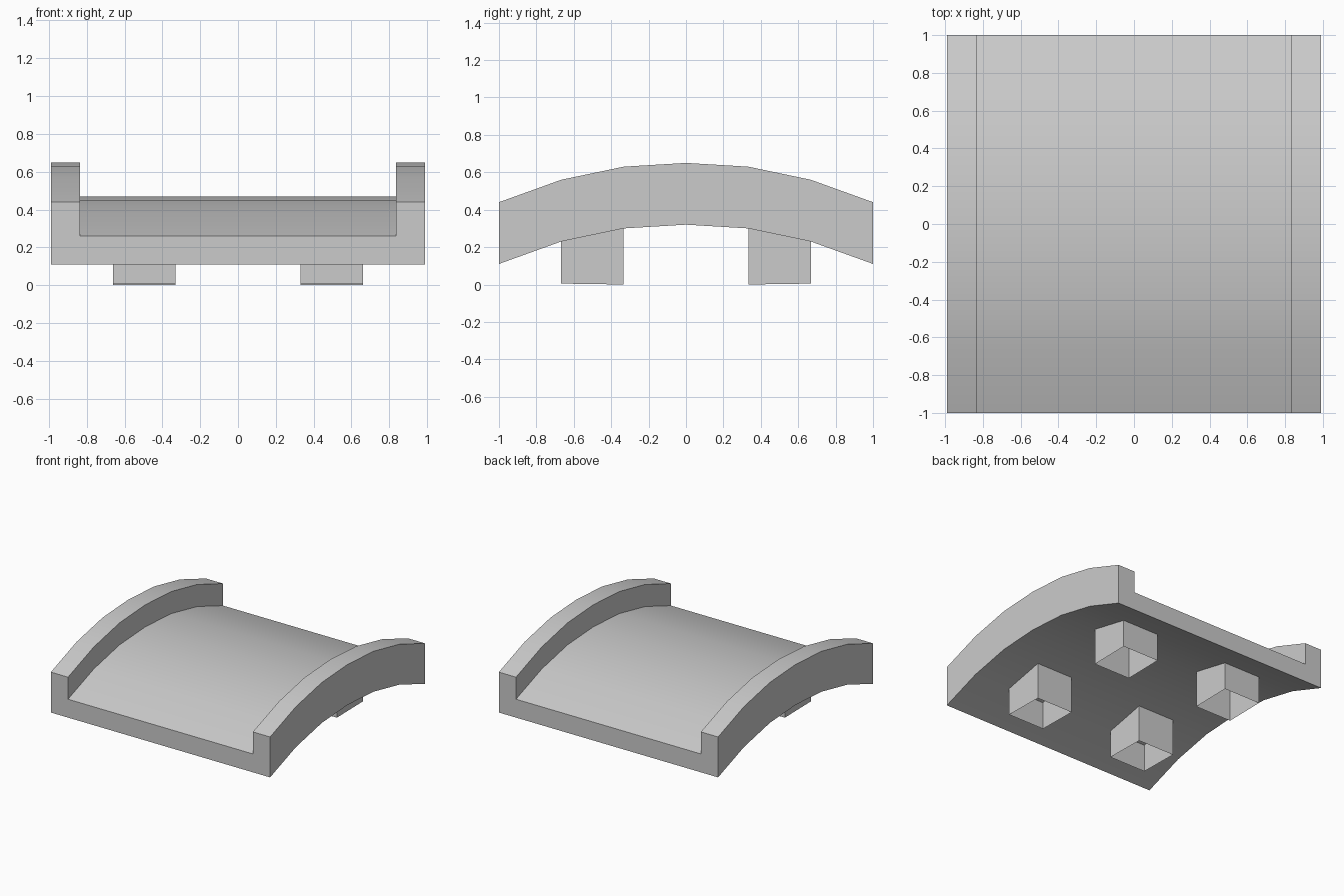
import bpy, bmesh

if "Cube" in bpy.data.objects:
    bpy.data.objects.remove(bpy.data.objects["Cube"])

# Underside height of the arch at each station along y
STATIONS = [(-1, 0.11), (-0.667, 0.23), (-0.333, 0.30), (0, 0.32),
            (0.333, 0.30), (0.667, 0.23), (1, 0.11)]


def make_object(name, bm):
    bmesh.ops.recalc_face_normals(bm, faces=bm.faces)
    mesh = bpy.data.meshes.new(name)
    bm.to_mesh(mesh)
    bm.free()
    obj = bpy.data.objects.new(name, mesh)
    bpy.context.collection.objects.link(obj)
    return obj


# Arched deck with raised side rails: a U section swept along the arch
section = [(-0.99, 0), (0.99, 0), (0.99, 0.33), (0.835, 0.33),
           (0.835, 0.15), (-0.835, 0.15), (-0.835, 0.33), (-0.99, 0.33)]
bm = bmesh.new()
rings = [[bm.verts.new((x, y, base + h)) for x, h in section]
         for y, base in STATIONS]
n = len(section)
for a, b in zip(rings, rings[1:]):
    for i in range(n):
        j = (i + 1) % n
        bm.faces.new((a[i], a[j], b[j], b[i]))
bm.faces.new(rings[0])
bm.faces.new(rings[-1])
deck = make_object("arched_deck", bm)
bpy.context.view_layer.objects.active = deck
deck.select_set(True)
bpy.ops.object.shade_smooth_by_angle()


# Hollow square feet: open-bottomed thin walls meeting the arch underside
def make_foot(name, sx, sy):
    bm = bmesh.new()
    corners = [(0.33, 0.333, 0.30, 0.0), (0.66, 0.333, 0.30, 0.0),
               (0.66, 0.667, 0.23, 0.005), (0.33, 0.667, 0.23, 0.005)]
    top = [bm.verts.new((sx * x, sy * y, t)) for x, y, t, b in corners]
    bottom = [bm.verts.new((sx * x, sy * y, b)) for x, y, t, b in corners]
    for i in range(4):
        j = (i + 1) % 4
        bm.faces.new((top[i], top[j], bottom[j], bottom[i]))
    make_object(name, bm)


for sx, side in ((-1, "left"), (1, "right")):
    for sy, end in ((-1, "front"), (1, "back")):
        make_foot(f"{end}_{side}_foot", sx, sy)
